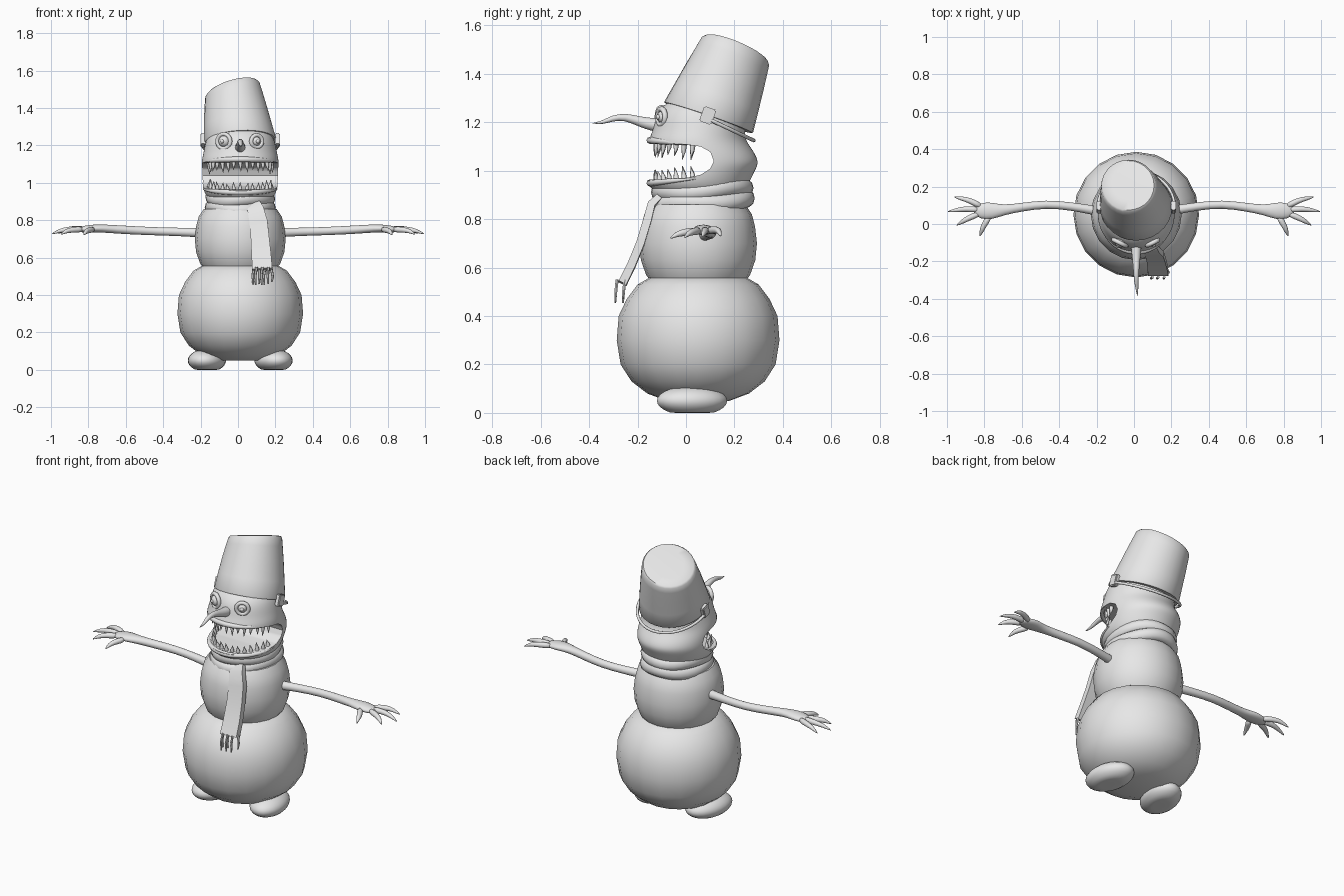
import bpy, bmesh, math, random
from mathutils import Vector

cube = bpy.data.objects.get("Cube")
if cube:
    bpy.data.objects.remove(cube)
random.seed(4)
CX = 0.012  # body axis

grey = bpy.data.materials.new("plain_grey")
grey.use_nodes = True
grey.diffuse_color = (0.8, 0.8, 0.8, 1)
grey.node_tree.nodes["Principled BSDF"].inputs["Base Color"].default_value = (0.8, 0.8, 0.8, 1)


def finish(name, bm, sharp=50, subsurf=0, cutter=None):
    """Turn a bmesh into a shaded object, with optional rounding and a cut."""
    bmesh.ops.recalc_face_normals(bm, faces=bm.faces)
    me = bpy.data.meshes.new(name)
    bm.to_mesh(me)
    bm.free()
    ob = bpy.data.objects.new(name, me)
    bpy.context.collection.objects.link(ob)
    if subsurf:
        ob.modifiers.new("round", "SUBSURF").levels = subsurf
    if cutter:
        cut = ob.modifiers.new("cut", "BOOLEAN")
        cut.object, cut.solver = cutter, "EXACT"
    if ob.modifiers:
        dg = bpy.context.evaluated_depsgraph_get()
        ob.data = bpy.data.meshes.new_from_object(ob.evaluated_get(dg))
        ob.modifiers.clear()
    ob.data.materials.clear()
    ob.data.materials.append(grey)
    ob.data.polygons.foreach_set("use_smooth", [True] * len(ob.data.polygons))
    ob.data.set_sharp_from_angle(angle=math.radians(sharp))
    return ob


def loft(bm, rings, closed=False):
    """Skin a list of equal-length point rings."""
    rows = [[bm.verts.new(p) for p in r] for r in rings]
    n = len(rows[0])
    for a, b in zip(rows, rows[1:] + rows[:1] if closed else rows[1:]):
        for i in range(n):
            j = (i + 1) % n
            bm.faces.new((a[i], a[j], b[j], b[i]))
    if not closed:
        bm.faces.new(rows[0])
        bm.faces.new(rows[-1])


def ring(c, u, v, n=16, phase=0.0):
    angles = [phase + math.tau * i / n for i in range(n)]
    return [Vector(c) + Vector(u) * math.cos(a) + Vector(v) * math.sin(a) for a in angles]


def tube(bm, path, radii, up=(0, 0, 1), n=8, phase=0.0):
    """Sweep an ellipse along a path; each radius is (width, height) or one number."""
    pts, rings = [Vector(p) for p in path], []
    for i, (p, r) in enumerate(zip(pts, radii)):
        w, h = r if isinstance(r, tuple) else (r, r)
        t = (pts[min(i + 1, len(pts) - 1)] - pts[max(i - 1, 0)]).normalized()
        side = t.cross(Vector(up)).normalized()
        rings.append(ring(p, side * w, side.cross(t) * h, n, phase))
    loft(bm, rings)


def stack(name, sections, n=16, **kw):
    """Stack of ellipses given as (z, front y, back y, half width)."""
    bm = bmesh.new()
    loft(bm, [ring((CX, (f + b) / 2, z), (w, 0, 0), (0, (b - f) / 2, 0), n)
              for z, f, b, w in sections])
    return finish(name, bm, **kw)


def ball(bm, c, s, u=24, v=14):
    vs = bmesh.ops.create_uvsphere(bm, u_segments=u, v_segments=v, radius=1)["verts"]
    for w in vs:
        w.co = Vector([w.co[k] * s[k] + c[k] for k in range(3)])
    return vs


# Lower and middle snowballs: profiles of (z, radius)
for name, prof in (
    ("lower_body", ((.05, .13), (.08, .21), (.13, .275), (.2, .32), (.3, .336), (.4, .328),
                    (.47, .295), (.53, .25), (.565, .19))),
    ("middle_body", ((.535, .19), (.57, .215), (.63, .236), (.7, .243), (.77, .235),
                     (.82, .222), (.86, .195)))):
    stack(name, [(z, .05 - r, .05 + r, r) for z, r in prof], n=20)

# Feet: flattened balls with level soles, toes turned out
for s, name in ((1, "left_foot"), (-1, "right_foot")):
    bm = bmesh.new()
    for v in ball(bm, (0, 0, .05), (.1, .148, .062)):
        v.co.z = max(v.co.z, 0)
        a = s * .2
        x, y = v.co.x, v.co.y
        v.co.x = CX + s * .178 + x * math.cos(a) - y * math.sin(a)
        v.co.y = .025 + x * math.sin(a) + y * math.cos(a)
    finish(name, bm)

# Scarf: two wavy flattened loops round the neck
for name, z, ry, rx in (("scarf_lower", .868, .185, .158), ("scarf_upper", .92, .18, .155)):
    bm, rings = bmesh.new(), []
    for i in range(32):
        a = math.tau * i / 32
        d = Vector((math.cos(a), math.sin(a), 0))
        c = (CX + d.x * rx, .067 + d.y * ry, z + .012 * d.y + .006 * math.sin(3 * a + z * 40))
        rings.append(ring(c, d * .032, (0, 0, .037), 10))
    loft(bm, rings, closed=True)
    finish(name, bm)

# Scarf tail with fringe
bm = bmesh.new()
tube(bm, [(.085, -.11, .885), (.095, -.142, .855), (.11, -.16, .79), (.118, -.188, .7),
          (.125, -.225, .61), (.13, -.262, .535)],
     [(.05, .018), (.062, .022), (.068, .024), (.07, .024), (.074, .024), (.076, .025)],
     up=(0, 1, 0), n=4, phase=math.pi / 4)
finish("scarf_tail", bm, sharp=40)
bm = bmesh.new()
for i in range(7):
    x, k = .084 + i * .0155, random.uniform(-.01, .01)
    y = -.268 + .016 * (-1) ** i
    tube(bm, [(x, y, .55), (x + k, y - .006, .5), (x + k / 2, y - .008, .462 + k)],
         [.007, .007, .004], up=(0, 1, 0), n=6)
finish("scarf_fringe", bm)

# Head with an open mouth cut right through from side to side
mouth = [(-.4, .945), (-.1, .962), (0, .97), (.06, .983), (.1, 1.008), (.115, 1.04),
         (.1, 1.078), (.06, 1.1), (0, 1.108), (-.1, 1.118), (-.4, 1.145)]
bm = bmesh.new()
loft(bm, [[(x, y, z) for y, z in mouth] for x in (-.5, .5)])
cutter = finish("mouth_cutter", bm)
cutter.hide_render = True
stack("head", [(.88, -.08, .2, .13), (.92, -.145, .25, .18), (.955, -.172, .268, .2),
               (1.0, -.165, .29, .208), (1.035, -.16, .308, .21), (1.08, -.16, .285, .212),
               (1.125, -.162, .25, .21), (1.165, -.14, .248, .2), (1.23, -.13, .245, .188),
               (1.28, -.088, .21, .16), (1.33, 0, .17, .1)], n=16, subsurf=2, cutter=cutter, sharp=40)
bpy.data.objects.remove(cutter)


# Lips and teeth follow the same jaw curve
def jaw(a, inset, upper):
    x = CX + (.2 - inset) * math.sin(a)
    y = .06 - (.213 - inset) * math.cos(a)
    return Vector((x, y, 1.112 - .09 * y if upper else .964 + .1 * y))


for name, upper in (("upper", True), ("lower", False)):
    bm = bmesh.new()
    arc = [jaw(math.radians(-84 + 8 * i), .004, upper) for i in range(22)]
    tube(bm, arc, [.004 + .011 * math.sin(math.pi * i / 21) for i in range(22)])
    finish(name + "_lip", bm)
    bm, count = bmesh.new(), 15
    for i in range(count):
        a = math.radians(-80 + 160 * i / (count - 1))
        root = jaw(a, .03, upper)
        length = random.uniform(.05, .07) * (-1 if upper else .85)
        lean = Vector((random.uniform(-.008, .008), -.008, 0))
        tube(bm, [root - Vector((0, 0, length * .2)), root + lean * .3 + Vector((0, 0, length * .45)),
                  root + lean + Vector((0, 0, length))], [.014, .009, .001], up=(0, 1, 0), n=8)
    finish(name + "_teeth", bm)

# Eyes: ball, heavy lid ring and raised pupil
for s, name, r in ((1, "left", .026), (-1, "right", .032)):
    c = Vector((CX + s * .084, -.094, 1.222))
    out = Vector((s * .5, -1, 0)).normalized()
    across = out.cross(Vector((0, 0, 1)))
    bm = bmesh.new()
    ball(bm, c, (r, r, r), 16, 10)
    finish(name + "_eyeball", bm)
    bm = bmesh.new()
    ball(bm, c + out * r * .85, (.011, .011, .011), 12, 8)
    finish(name + "_pupil", bm)
    bm, rings = bmesh.new(), []
    for i in range(20):
        a = math.tau * i / 20
        d = across * math.cos(a) + Vector((0, 0, math.sin(a)))
        rings.append(ring(c + out * .008 + d * (r + .007), d * .011, out * .012, 8))
    loft(bm, rings, closed=True)
    finish(name + "_eyelid", bm)

# Crooked carrot nose
bm = bmesh.new()
tube(bm, [(CX, -.09, 1.185), (CX, -.135, 1.19), (CX, -.19, 1.202), (CX, -.25, 1.224),
          (CX, -.305, 1.217), (.016, -.345, 1.198), (.018, -.388, 1.196)],
     [.032, .029, .022, .016, .013, .008, .001], n=10)
finish("nose", bm, subsurf=1)

# Bucket hat, tipped back and sagging to one side
bm, rings = bmesh.new(), []
for t, r in ((0, .175), (0, .191), (.02, .194), (.3, .182), (.6, .169), (.85, .157),
             (.97, .151), (1, .142), (1.01, .09)):
    pitch, roll = math.radians(19 + 2.5 * t), math.radians(3 + 12 * t * t)
    c = Vector((CX, .0925, 1.2185)).lerp(Vector((-.03, .2065, 1.5)), t)
    rings.append(ring(c, Vector((math.cos(roll), 0, math.sin(roll))) * r,
                      Vector((0, math.cos(pitch), -math.sin(pitch))) * r, 28))
loft(bm, rings)
finish("bucket", bm, sharp=40)

# Bucket handle hanging behind the head, with a clip on each side
bm = bmesh.new()
arc = [math.pi * i / 24 for i in range(25)]
tube(bm, [(CX + .205 * math.cos(a), .09 + .19 * math.sin(a), 1.215 - .09 * math.sin(a))
          for a in arc], [.008] * 25, n=8)
finish("bucket_handle", bm)
for s, name in ((1, "left_clip"), (-1, "right_clip")):
    bm = bmesh.new()
    for v in bmesh.ops.create_cube(bm, size=1)["verts"]:
        x, y, z = v.co.x * .026, v.co.y * .05, v.co.z * .062
        v.co = (CX + s * .2 + x, .09 + y + z * .35, 1.228 + z - y * .35)
    bmesh.ops.bevel(bm, geom=bm.edges[:], offset=.005, segments=2, affect="EDGES")
    finish(name, bm)

# Thin arms ending in flat palms with clawed fingers
fingers = [((.81, .09), (.88, .128), (.965, .145)), ((.82, .075), (.9, .082), (1.0, .066)),
           ((.82, .058), (.89, .03), (.95, -.008)), ((.77, .045), (.805, -.01), (.825, -.067))]
for s, side in ((1, "left"), (-1, "right")):
    bm = bmesh.new()
    tube(bm, [(s * x, y, z) for x, y, z in
              ((.15, .06, .73), (.22, .075, .735), (.34, .095, .738), (.47, .108, .742),
               (.6, .09, .748), (.7, .074, .755), (.76, .07, .757), (.82, .07, .753),
               (.86, .072, .748))],
         [.03, .026, .023, .023, .024, (.028, .023), (.05, .023), (.046, .02), (.02, .012)], n=10)
    finish(side + "_arm", bm, subsurf=1)
    bm = bmesh.new()
    for i, (a, b, c) in enumerate(fingers):
        mid = [(b[k] + c[k]) / 2 for k in (0, 1)]
        tube(bm, [(s * a[0], a[1], .752), (s * b[0], b[1], .757 - .004 * i),
                  (s * mid[0], mid[1], .75 - .004 * i), (s * c[0], c[1], .728 - .003 * i)],
             [.02, .016, .013, .002], n=8)
    finish(side + "_fingers", bm, subsurf=1)
